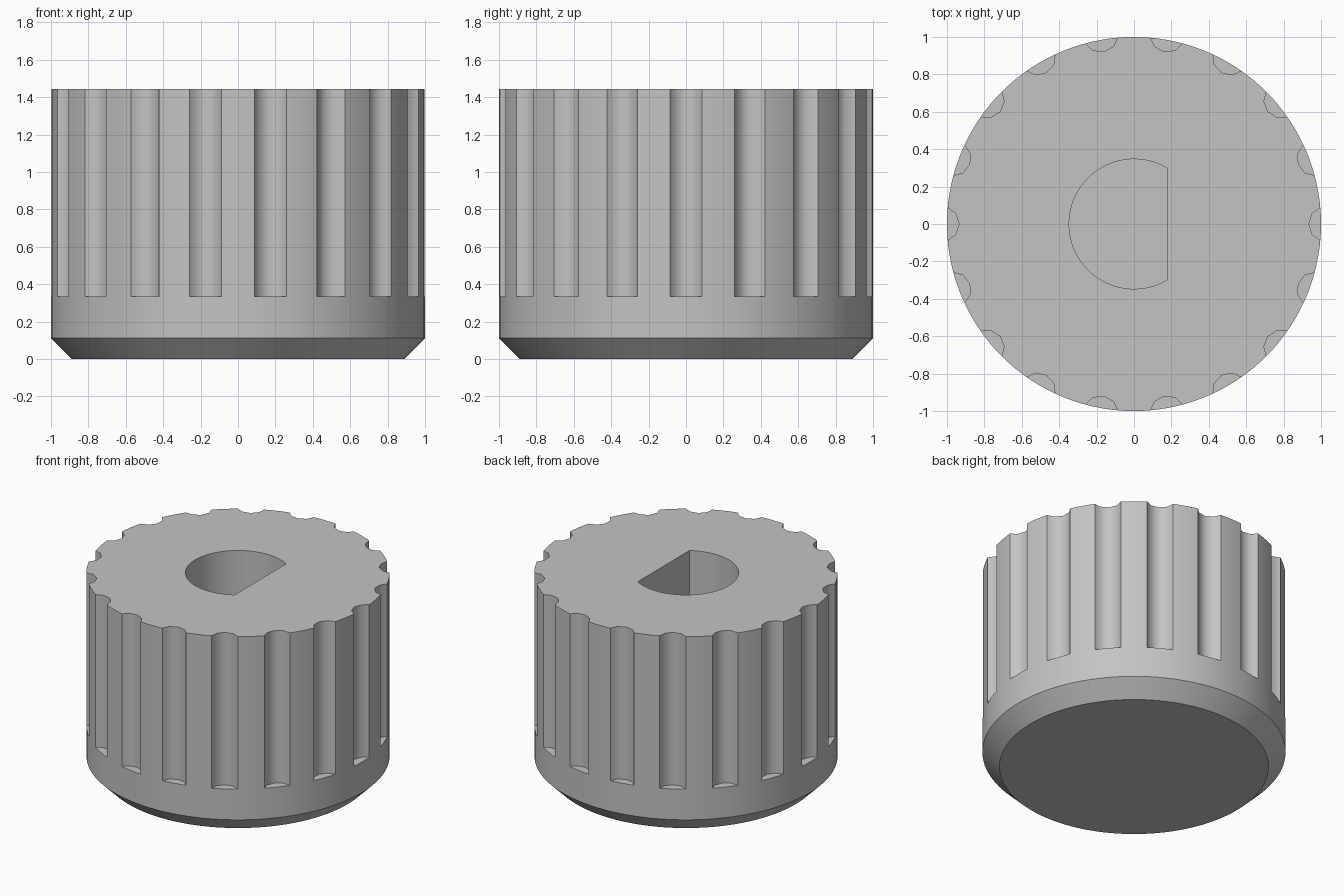
import bpy, bmesh, math
from mathutils import Matrix, Vector

cube = bpy.data.objects.get("Cube")
if cube:
    bpy.data.objects.remove(cube, do_unlink=True)

HEIGHT = 1.445
CHAMFER = 0.112
FLUTE_START = 0.335
FLUTES = 18

grey = bpy.data.materials.new("light_grey")
grey.use_nodes = True
colour = (0.55, 0.55, 0.55, 1)
grey.diffuse_color = colour
grey.node_tree.nodes["Principled BSDF"].inputs["Base Color"].default_value = colour


def add_prism(bm, points, z0, z1):
    """Extrude a closed flat outline from z0 to z1."""
    base = bm.faces.new([bm.verts.new((x, y, z0)) for x, y in points])
    top = bmesh.ops.extrude_face_region(bm, geom=[base])["geom"]
    verts = [v for v in top if isinstance(v, bmesh.types.BMVert)]
    bmesh.ops.translate(bm, verts=verts, vec=(0, 0, z1 - z0))


def make_object(name, bm):
    bmesh.ops.recalc_face_normals(bm, faces=bm.faces)
    mesh = bpy.data.meshes.new(name)
    bm.to_mesh(mesh)
    bm.free()
    mesh.materials.append(grey)
    obj = bpy.data.objects.new(name, mesh)
    bpy.context.collection.objects.link(obj)
    return obj


def circle(radius, count, start=0.0, end=math.tau, closed=True):
    steps = count if closed else count - 1
    angles = [start + (end - start) * i / steps for i in range(count)]
    return [(radius * math.cos(a), radius * math.sin(a)) for a in angles]


# Knob body: a cylinder with a chamfered lower rim
bm = bmesh.new()
add_prism(bm, circle(1, 108), 0, HEIGHT)
for v in bm.verts:
    if v.co.z < 0.01:
        v.co.x *= 1 - CHAMFER
        v.co.y *= 1 - CHAMFER
bmesh.ops.bisect_plane(bm, geom=bm.verts[:] + bm.edges[:] + bm.faces[:],
                       plane_co=(0, 0, CHAMFER), plane_no=(0, 0, 1))
for v in bm.verts:
    if v.co.z > 0.01:
        r = Vector((v.co.x, v.co.y)).normalized()
        v.co.x, v.co.y = r
knob = make_object("knob_body", bm)

# Grip flutes around the rim
bm = bmesh.new()
for i in range(FLUTES):
    turn = Matrix.Rotation(math.tau * i / FLUTES, 2)
    outline = [turn @ Vector((1.03 - x, y)) for x, y in circle(0.095, 10)]
    add_prism(bm, outline, FLUTE_START, HEIGHT + 0.1)
flutes = make_object("flute_cutter", bm)

# D-shaped shaft socket, flat towards +x
bm = bmesh.new()
half = math.acos(0.18 / 0.347)
add_prism(bm, circle(0.347, 49, half, math.tau - half, closed=False),
          FLUTE_START, HEIGHT + 0.1)
socket = make_object("socket_cutter", bm)

# Cut both into the body and keep the finished mesh
for cutter in (flutes, socket):
    cutter.hide_render = True
    mod = knob.modifiers.new(cutter.name, "BOOLEAN")
    mod.operation = "DIFFERENCE"
    mod.solver = "EXACT"
    mod.object = cutter
graph = bpy.context.evaluated_depsgraph_get()
finished = bpy.data.meshes.new_from_object(knob.evaluated_get(graph))
knob.modifiers.clear()
knob.data = finished
for cutter in (flutes, socket):
    bpy.data.objects.remove(cutter, do_unlink=True)

# Smooth the round walls, keep the rims sharp
bpy.ops.object.select_all(action="DESELECT")
knob.select_set(True)
bpy.context.view_layer.objects.active = knob
bpy.ops.object.shade_smooth_by_angle(angle=math.radians(40))
